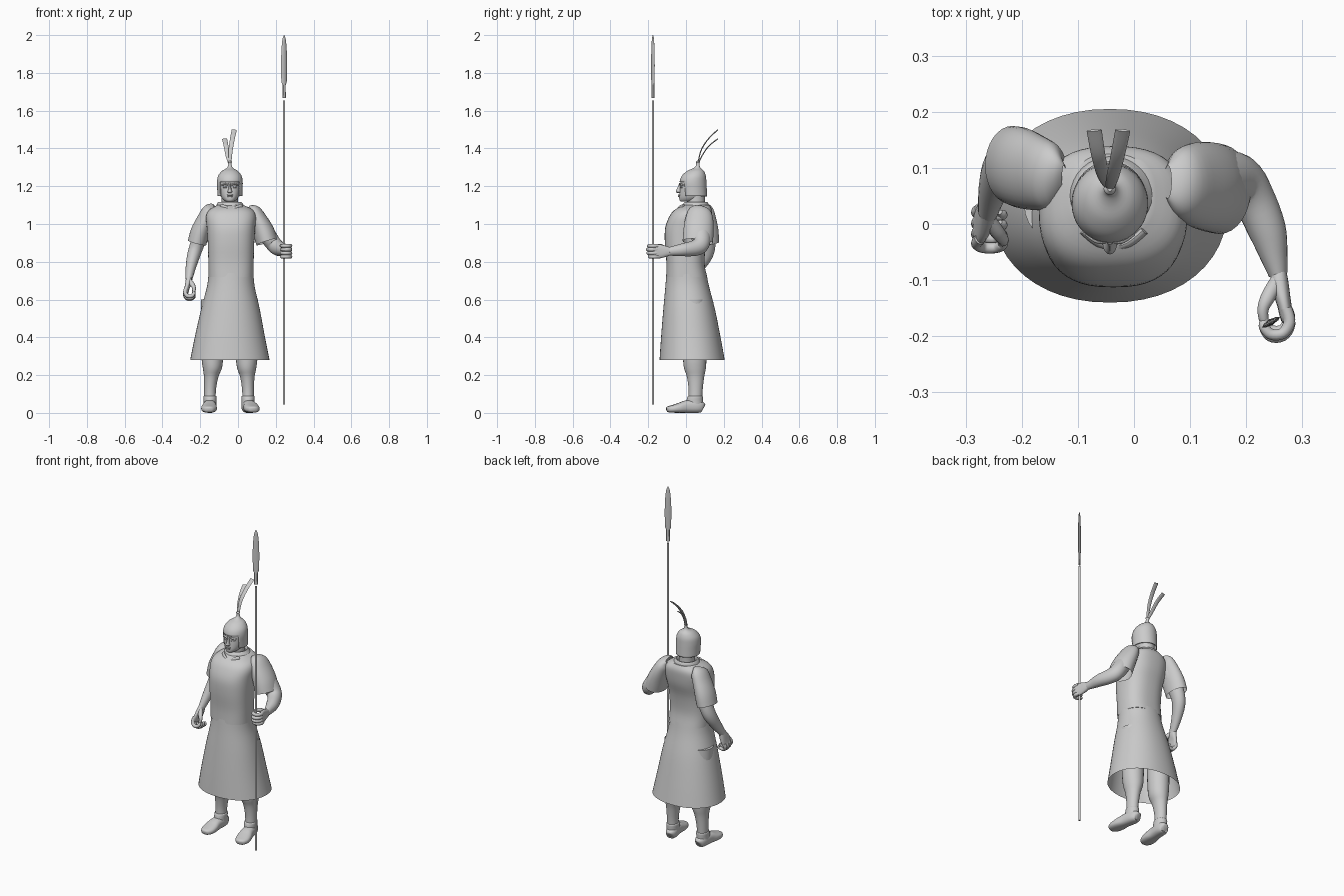
import bpy, bmesh, math
from mathutils import Vector, Matrix

X = (1, 0, 0)
CX = -0.043  # body centre line


def catmull(a, b, c, d, t):
    return [0.5 * (2*q + (r-p)*t + (2*p-5*q+4*r-s)*t*t + (3*q-p-3*r+s)*t**3)
            for p, q, r, s in zip(a, b, c, d)]


def loft(name, secs, ref=X, up=None, n=24, power=2.0, steps=4, caps=True, cut=None):
    """Skin elliptical sections (x, y, z, ra, rb) along a smoothed path."""
    k = len(secs)
    pts = []
    for i in range(k - 1):
        a, d = secs[max(i-1, 0)], secs[min(i+2, k-1)]
        pts += [catmull(a, secs[i], secs[i+1], d, s / steps) for s in range(steps)]
    pts.append(list(secs[-1]))
    bm = bmesh.new()
    rings = []
    for i, p in enumerate(pts):
        c = Vector(p[:3])
        t = Vector(up) if up else (Vector(pts[min(i+1, len(pts)-1)][:3]) - Vector(pts[max(i-1, 0)][:3])).normalized()
        u = Vector(ref)
        u = (u - t * u.dot(t)).normalized()
        v = t.cross(u)
        ring = []
        for j in range(n):
            a = 2 * math.pi * j / n
            ca, sa = math.cos(a), math.sin(a)
            ca = math.copysign(abs(ca) ** (2 / power), ca)
            sa = math.copysign(abs(sa) ** (2 / power), sa)
            ring.append(bm.verts.new(c + u * max(p[3], .0006) * ca + v * max(p[4], .0006) * sa))
        rings.append(ring)
    for r, s in zip(rings, rings[1:]):
        for j in range(n):
            q = (j + 1) % n
            bm.faces.new((r[j], r[q], s[q], s[j]))
    if caps:
        bm.faces.new(rings[0][::-1])
        bm.faces.new(rings[-1])
    if cut:
        bm.normal_update()
        dead = [f for f in bm.faces if cut(f.calc_center_median())]
        bmesh.ops.delete(bm, geom=dead, context='FACES')
    me = bpy.data.meshes.new(name)
    bm.to_mesh(me)
    bm.free()
    ob = bpy.data.objects.new(name, me)
    bpy.context.collection.objects.link(ob)
    return ob


def upright(name, rows, **kw):
    """Stack of horizontal sections (z, centre x, y front, y back, half width)."""
    return loft(name, [(x, (f+b)/2, z, w, (b-f)/2) for z, x, f, b, w in rows], up=(0, 0, 1), **kw)


# Robe: flared skirt (open hem) and torso
upright("robe_skirt", [(.28, CX, -.14, .205, .21), (.40, CX, -.132, .183, .186),
        (.55, -.04, -.12, .153, .155), (.67, -.038, -.109, .122, .126),
        (.74, -.037, -.104, .108, .119)], n=48, power=2.15, caps=False)
upright("robe_torso", [(.72, -.037, -.104, .11, .119), (.80, -.037, -.104, .098, .12),
        (.90, -.037, -.112, .108, .123), (.98, -.037, -.11, .13, .128), (1.04, -.037, -.088, .138, .132),
        (1.075, -.037, -.06, .137, .115), (1.10, -.04, -.015, .125, .07)], n=48, power=2.5)

# Collar with crossing lapel ends
upright("collar", [(1.06, -.038, -.03, .125, .083), (1.085, -.038, -.026, .124, .08),
        (1.11, CX, -.012, .117, .066), (1.117, CX, -.002, .11, .058), (1.10, CX, .004, .105, .05)], n=32, caps=False)
for s in (-1, 1):
    loft("lapel", [(-.036 + s*.055, -.012, 1.095, .007, .012), (-.036 + s*.028, -.034, 1.085, .007, .012),
         (-.036 - s*.006, -.046, 1.068, .005, .008)], ref=(0, 1, 0), n=12)

# Neck and head
upright("neck", [(1.05, CX, .005, .11, .05), (1.10, CX, .005, .10, .044), (1.16, CX, .01, .10, .045)])
upright("head", [(1.118, CX, -.022, .03, .015), (1.123, CX, -.033, .06, .029), (1.14, CX, -.036, .085, .044),
        (1.165, CX, -.034, .098, .053), (1.195, CX, -.031, .103, .057), (1.22, CX, -.03, .103, .058),
        (1.25, CX, -.02, .095, .052), (1.275, CX, .02, .07, .025)], n=32, power=2.2)
upright("nose", [(1.163, CX, -.044, -.02, .006), (1.169, CX, -.053, -.015, .013), (1.177, CX, -.053, -.015, .010),
        (1.20, CX, -.042, -.015, .006), (1.218, CX, -.036, -.015, .007)], n=16)
for z, w in ((1.153, .018), (1.146, .015)):
    loft("lip", [(CX-w, -.026, z, .002, .002), (CX-w*.4, -.036, z, .005, .004),
                 (CX+w*.4, -.036, z, .005, .004), (CX+w, -.026, z, .002, .002)], ref=(0, 1, 0), n=12)
for s in (-1, 1):
    loft("brow", [(CX+s*.008, -.03, 1.207, .006, .004), (CX+s*.024, -.027, 1.211, .007, .005),
                  (CX+s*.042, -.016, 1.206, .005, .003)], ref=(0, 1, 0), n=12)
    loft("eyelid", [(CX+s*.012, -.027, 1.194, .002, .002), (CX+s*.024, -.026, 1.195, .005, .005),
                    (CX+s*.037, -.018, 1.194, .002, .002)], ref=(0, 1, 0), n=12)


# Helmet: dome with a cut face opening, drawn up to a small finial
def face_gap(c):
    return c.z < 1.222 and c.y < .02 and abs(c.x - CX) < .053


helmet = upright("helmet", [(1.147, CX, -.028, .112, .066), (1.185, CX, -.032, .11, .067),
        (1.223, CX, -.034, .108, .068), (1.255, CX, -.022, .105, .062), (1.28, CX, .005, .095, .043),
        (1.294, CX, .035, .08, .02), (1.306, CX, .051, .073, .011), (1.322, CX, .054, .072, .008),
        (1.328, CX, .052, .074, .011), (1.335, CX, .058, .068, .004)], n=56, cut=face_gap)
helmet.data.polygons.foreach_get
for f in [p.index for p in helmet.data.polygons if len(p.vertices) > 4 and p.center.z < 1.2]:
    bm = bmesh.new()
    bm.from_mesh(helmet.data)
    bm.faces.ensure_lookup_table()
    bmesh.ops.delete(bm, geom=[bm.faces[f]], context='FACES_ONLY')
    bm.to_mesh(helmet.data)
    bm.free()
sol = helmet.modifiers.new("thickness", 'SOLIDIFY')
sol.thickness = .005

# Two ribbon plumes sweeping backwards
for p in ([(CX, .062, 1.315), (-.039, .08, 1.39), (-.03, .118, 1.45), (-.02, .167, 1.498)],
          [(CX, .062, 1.315), (-.054, .084, 1.36), (-.063, .12, 1.412), (-.071, .167, 1.45)]):
    loft("plume", [(*q, w, .003) for q, w in zip(p, (.007, .011, .0125, .0135))], n=12, steps=6)

# Sleeves (open lower ends) and arms
loft("right_sleeve", [(-.125, .08, 1.085, .01, .03), (-.148, .085, 1.072, .037, .058), (-.175, .092, 1.02, .044, .068),
     (-.20, .10, .96, .05, .072), (-.217, .105, .90, .05, .07)], n=32, caps=False)
loft("left_sleeve", [(.06, .075, 1.09, .01, .03), (.082, .072, 1.068, .037, .06), (.108, .07, 1.02, .048, .075),
     (.135, .066, .96, .057, .08), (.153, .062, .905, .058, .08)], n=32, caps=False)
loft("right_arm", [(-.155, .09, 1.04, .035, .045), (-.195, .105, .95, .04, .05), (-.22, .112, .88, .037, .043),
     (-.236, .10, .83, .034, .039), (-.25, .065, .77, .027, .031), (-.26, .022, .708, .018, .022)])
loft("left_arm", [(.10, .075, 1.03, .04, .05), (.15, .078, .95, .045, .052), (.188, .078, .895, .042, .047),
     (.212, .048, .873, .038, .042), (.237, -.01, .864, .034, .035), (.25, -.06, .858, .024, .027),
     (.257, -.09, .855, .017, .022)])


# Closed hands: palm, four curled fingers and a thumb, from the wrist forward (-y)
def hand(side, m):
    parts = [loft(side + "_palm", [(0, .01, 0, .014, .02), (.003, -.02, 0, .016, .03), (.01, -.05, 0, .013, .037),
                                   (.016, -.08, 0, .011, .036), (.018, -.088, 0, .004, .028)], power=2.4)]
    for i in range(4):
        z = .029 - i * .019
        e = (0, .004, .002, -.006)[i]
        parts.append(loft(side + "_finger", [(.014, -.06, z, .010, .0105), (.02, -.085-e, z, .0105, .0105),
             (.008, -.105-e, z, .010, .010), (-.014, -.106-e, z, .0095, .0098), (-.026, -.09, z, .009, .009),
             (-.021, -.078, z, .004, .005)], ref=(0, 0, 1), n=12))
    parts.append(loft(side + "_thumb", [(-.002, -.012, .012, .012, .013), (-.018, -.04, .026, .012, .013),
         (-.027, -.062, .03, .010, .010), (-.025, -.084, .026, .008, .008), (-.022, -.09, .025, .003, .003)],
        ref=(0, 0, 1), n=12))
    for p in parts:
        p.data.transform(m)
        if m.determinant() < 0:
            p.data.flip_normals()


hand("left", Matrix.Translation((.257, -.09, .855)))
hang = Matrix(((-1, 0, 0), (0, .35, -.94), (0, .94, .35))).to_4x4()
hand("right", Matrix.Translation((-.26, .022, .708)) @ hang)

# Legs and boots, one foot turned outward
for side, top, x, yaw in (("right", -.136, -.148, -3), ("left", .046, .053, 11)):
    upright(side + "_leg", [(.05, x, .012, .085, .031), (.12, x, .014, .088, .031), (.19, x+(top-x)*.5, .005, .096, .038),
            (.235, top, -.01, .105, .05), (.29, top, -.016, .108, .057), (.40, top, -.02, .108, .06),
            (.60, top, -.03, .10, .06)])
    upright(side + "_boot_cuff", [(.03, x, .0, .09, .034), (.06, x, .002, .09, .034), (.085, x, .008, .09, .035),
            (.09, x, .014, .085, .03)])
    foot = loft(side + "_boot", [(0, .04, .026, .012, .018), (0, .033, .029, .026, .028), (0, .005, .034, .034, .034),
                (0, -.05, .033, .035, .033), (0, -.09, .026, .041, .026), (0, -.125, .021, .039, .02),
                (0, -.15, .019, .025, .015), (0, -.157, .018, .008, .007)], power=2.5, n=28)
    foot.data.transform(Matrix.Translation((x, .052, 0)) @ Matrix.Rotation(math.radians(yaw), 4, 'Z'))

# Spear: shaft and leaf blade turned a little off the front
SX, SY = .244, -.175
loft("spear_shaft", [(SX, SY, .045, .006, .006), (SX, SY, 1.655, .006, .006)], n=12, steps=1)
loft("spear_blade", [(SX, SY, z, a, b) for z, a, b in ((1.668, .011, .006), (1.735, .010, .006), (1.75, .016, .005),
     (1.80, .018, .005), (1.88, .018, .005), (1.95, .014, .004), (1.985, .008, .003), (2.0, .001, .001))],
     ref=(.87, .5, 0), n=8, steps=2)

# Smooth shading with sharp edges kept
bpy.ops.object.select_all(action='SELECT')
bpy.context.view_layer.objects.active = helmet
bpy.ops.object.shade_smooth_by_angle(angle=math.radians(40))
